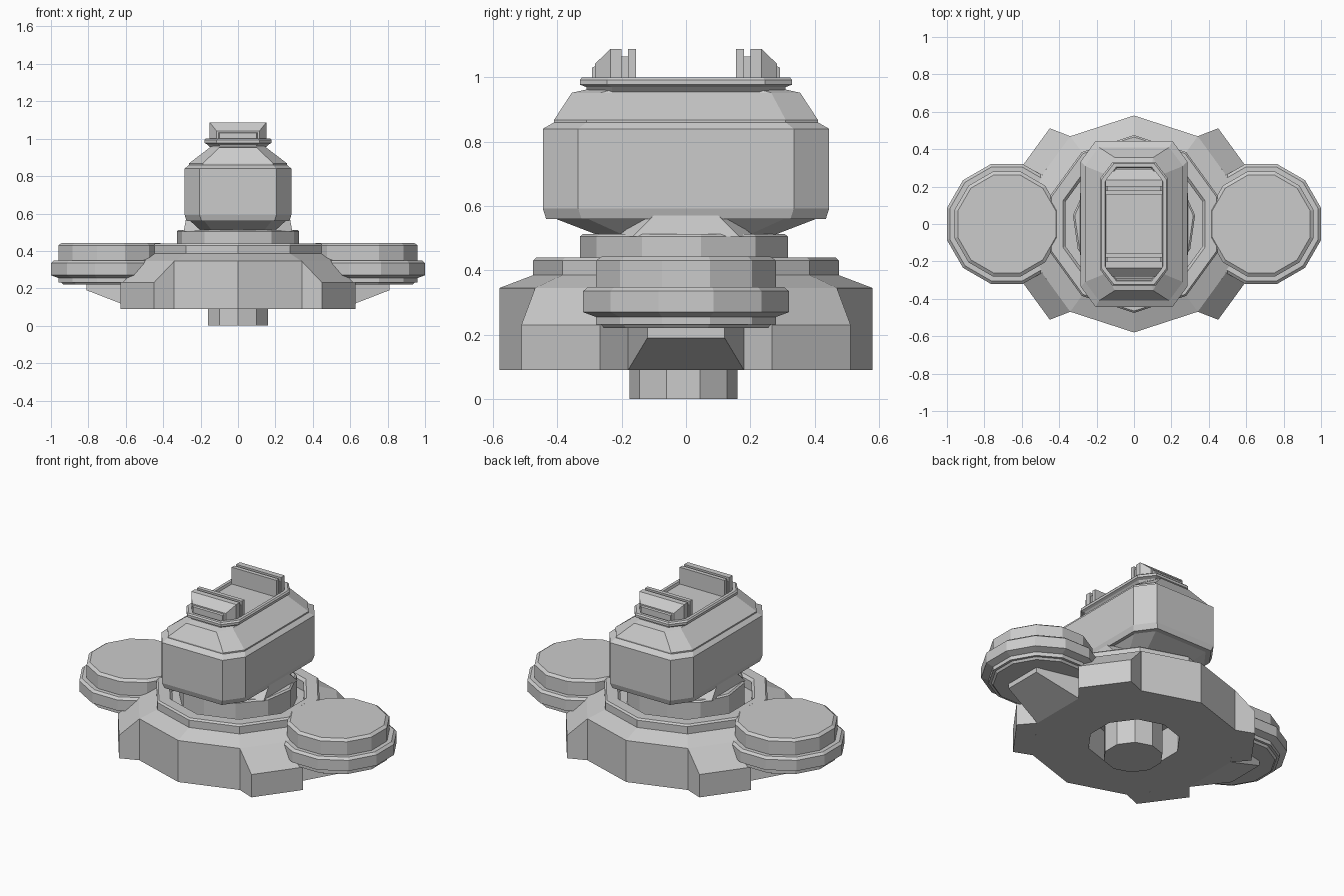
import bpy, bmesh
from math import sin, cos, pi

if "Cube" in bpy.data.objects:
    bpy.data.objects.remove(bpy.data.objects["Cube"])


def loft(name, rings, cap_start=True, cap_end=True):
    """Skin equal-length rings of 3D points into a flat-faced solid."""
    bm = bmesh.new()
    vs = [[bm.verts.new(p) for p in r] for r in rings]
    n = len(rings[0])
    for a, b in zip(vs, vs[1:]):
        for i in range(n):
            j = (i + 1) % n
            bm.faces.new((a[i], a[j], b[j], b[i]))
    if cap_start:
        bm.faces.new(vs[0][::-1])
    if cap_end:
        bm.faces.new(vs[-1])
    bmesh.ops.recalc_face_normals(bm, faces=bm.faces)
    me = bpy.data.meshes.new(name)
    bm.to_mesh(me)
    bm.free()
    ob = bpy.data.objects.new(name, me)
    bpy.context.collection.objects.link(ob)
    return ob


def poly(n, r, z, cx=0, cy=0, start=-pi / 2):
    return [(cx + r * cos(start + 2 * pi * i / n),
             cy + r * sin(start + 2 * pi * i / n), z) for i in range(n)]


def turned(name, n, profile, cx=0, cy=0, start=-pi / 2):
    return loft(name, [poly(n, r, z, cx, cy, start) for r, z in profile])


def octo(hx, hy, z, cx, cy):
    """Rectangle with chamfered corners."""
    q = [(hx, -hy + cy), (hx, hy - cy), (hx - cx, hy), (-hx + cx, hy),
         (-hx, hy - cy), (-hx, -hy + cy), (-hx + cx, -hy), (hx - cx, -hy)]
    return [(x, y, z) for x, y in q]


# ten-sided base with raised collar, sunken turret well and bottom socket
turned("base", 10, [(.26, .28), (.26, .09), (.58, .09), (.58, .345), (.475, .385),
                    (.475, .43), (.465, .44), (.40, .44), (.385, .425), (.385, .37)])
turned("bottom_spigot", 10, [(.168, 0), (.168, .3)], cy=-.008)

# four sloped corner lugs
for sx in (1, -1):
    for sy in (1, -1):
        plan = [(.341, .469), (.45, .512), (.628, .268), (.552, .179)]
        tops = (.345, .23, .23, .345)
        loft("corner_lug", [[(sx * x, sy * y, .09) for x, y in plan],
                            [(sx * x, sy * y, z) for (x, y), z in zip(plan, tops)]])

# side arms and round pods
for s in (1, -1):
    loft("pod_arm", [
        [(s * .5, -.18, .09), (s * .5, .18, .09), (s * .5, .18, .24), (s * .5, -.18, .24)],
        [(s * .552, -.18, .09), (s * .552, .18, .09), (s * .552, .18, .24), (s * .552, -.18, .24)],
        [(s * .81, -.12, .19), (s * .81, .12, .19), (s * .81, .12, .24), (s * .81, -.12, .24)]])
    k = 1 / cos(pi / 12)
    prof = [(.255, .22), (.265, .232), (.28, .232), (.28, .255), (.32, .27), (.32, .335),
            (.305, .348), (.28, .348), (.28, .43), (.262, .443)]
    turned("pod", 12, [(r * k, z) for r, z in prof], cx=s * .68, start=pi / 12)

# turret neck and the tapered yoke under the body
turned("neck", 11, [(.33, .36), (.33, .505), (.32, .513)])
loft("yoke", [octo(.29, .215, .505, .08, .05), octo(.275, .10, .59, .03, .02)])

# turret body
loft("turret_body", [
    octo(.20, .275, .51, .06, .08), octo(.255, .405, .56, .075, .10),
    octo(.275, .435, .56, .08, .11), octo(.285, .445, .592, .08, .11),
    octo(.285, .445, .84, .08, .11), octo(.262, .41, .86, .075, .10),
    octo(.262, .41, .868, .075, .10), octo(.152, .355, .952, .05, .09),
    octo(.145, .31, .962, .05, .08)])

# stepped top deck with a shallow recess
loft("top_deck", [
    octo(.145, .31, .95, .06, .08), octo(.165, .31, .97, .06, .08),
    octo(.18, .33, .977, .065, .085), octo(.18, .33, .992, .065, .085),
    octo(.173, .323, 1.0, .065, .085), octo(.155, .305, 1.0, .06, .08),
    octo(.15, .30, .985, .06, .08)])

# end brackets: inner plate, spacer, sloped outer block and foot
for s in (1, -1):
    def bracket(name, stations):
        loft(name, [[(-w, s * y, .97), (w, s * y, .97), (w, s * y, z), (-w, s * y, z)]
                    for y, w, z in stations])
    bracket("bracket_plate", [(.155, .152, 1.088), (.18, .152, 1.088)])
    bracket("bracket_spacer", [(.18, .145, 1.065), (.20, .145, 1.065)])
    bracket("bracket_block", [(.20, .152, 1.088), (.235, .152, 1.088), (.283, .115, 1.042)])
    bracket("bracket_foot", [(.28, .105, 1.035), (.293, .10, 1.03)])
